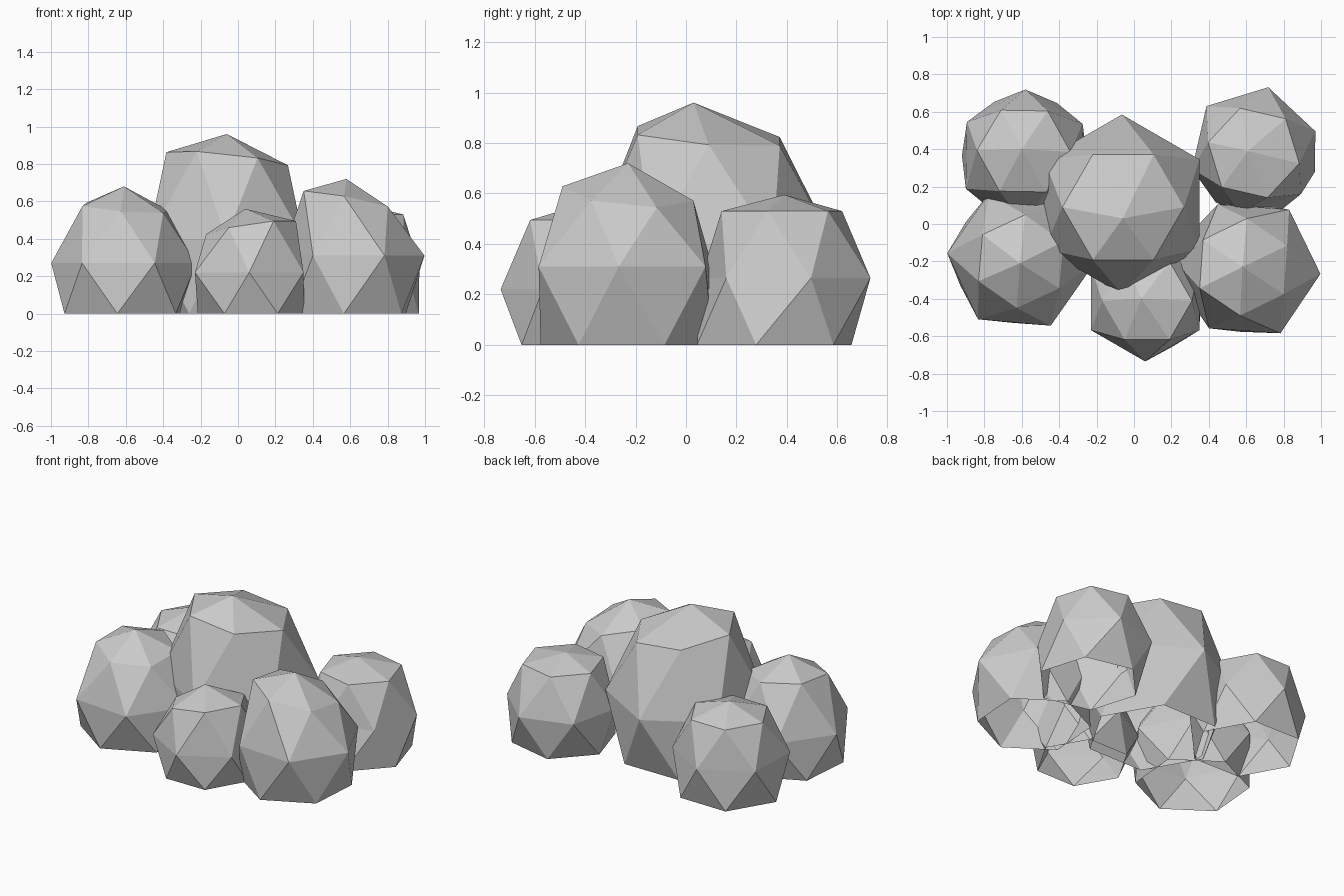
import bpy
import bmesh
from math import cos, sin, radians

cube = bpy.data.objects.get("Cube")
if cube:
    bpy.data.objects.remove(cube, do_unlink=True)

# One plain grey for the whole cluster
grey = bpy.data.materials.new("stone_grey")
grey.use_nodes = True
COLOUR = (0.6, 0.6, 0.6, 1.0)
grey.diffuse_color = COLOUR
grey.node_tree.nodes["Principled BSDF"].inputs["Base Color"].default_value = COLOUR

SIDES = 6
STEP = 360 / SIDES


def ring(bm, x, y, radius, z, phase, lean=(0, 0)):
    """Six points around a centre; lean raises or lowers the ring along x and y."""
    points = []
    for i in range(SIDES):
        a = radians(phase + i * STEP)
        height = z + lean[0] * cos(a) + lean[1] * sin(a)
        points.append(bm.verts.new((x + radius * cos(a), y + radius * sin(a), height)))
    return points


def belt(bm, upper, lower):
    """Zigzag of triangles; the upper ring is half a step ahead of the lower."""
    for i in range(SIDES):
        j = (i + 1) % SIDES
        bm.faces.new((upper[i], lower[i], lower[j]))
        bm.faces.new((upper[i], lower[j], upper[j]))


def boulder(name, peak, phase, crown, waist, foot, lean=(0, 0)):
    """Faceted dome, open below. crown, waist and foot are (x, y, radius, height)."""
    bm = bmesh.new()
    half = STEP / 2
    tip = bm.verts.new(peak)
    top = ring(bm, *crown, phase + half, lean)
    middle = ring(bm, *waist, phase)
    # the foot starts half a step behind the waist
    bottom = ring(bm, *foot, phase - half)
    for i in range(SIDES):
        bm.faces.new((tip, top[i], top[(i + 1) % SIDES]))
    belt(bm, top, middle)
    belt(bm, middle, bottom)
    bmesh.ops.recalc_face_normals(bm, faces=bm.faces)
    if sum(f.normal.z for f in bm.faces) < 0:
        bmesh.ops.reverse_faces(bm, faces=bm.faces)
    mesh = bpy.data.meshes.new(name)
    bm.to_mesh(mesh)
    bm.free()
    mesh.materials.append(grey)
    bpy.context.collection.objects.link(bpy.data.objects.new(name, mesh))


# Tall boulder in the middle
boulder("middle_boulder", (-0.06, 0.03, 0.96), 30,
        crown=(-0.058, 0.09, 0.325, 0.828), waist=(-0.065, 0.105, 0.48, 0.4),
        foot=(-0.06, 0.1, 0.4, 0), lean=(-0.035, -0.025))

# Front row
boulder("front_left_boulder", (0.58, -0.23, 0.72), -4,
        crown=(0.585, -0.23, 0.26, 0.6), waist=(0.615, -0.24, 0.383, 0.31),
        foot=(0.59, -0.235, 0.342, 0), lean=(-0.05, -0.025))
boulder("front_right_boulder", (-0.61, -0.21, 0.68), -5,
        crown=(-0.605, -0.2, 0.25, 0.565), waist=(-0.61, -0.19, 0.39, 0.27),
        foot=(-0.615, -0.185, 0.345, 0), lean=(-0.02, 0.02))
boulder("front_small_boulder", (0.04, -0.4, 0.56), 30,
        crown=(0.07, -0.41, 0.24, 0.46), waist=(0.06, -0.4, 0.335, 0.22),
        foot=(0.07, -0.405, 0.285, 0), lean=(0.035, -0.02))

# Back row
boulder("back_left_boulder", (0.61, 0.39, 0.595), 17,
        crown=(0.64, 0.38, 0.25, 0.53), waist=(0.64, 0.395, 0.345, 0.265),
        foot=(0.655, 0.35, 0.32, 0))
boulder("back_right_boulder", (-0.6, 0.4, 0.6), 29,
        crown=(-0.59, 0.39, 0.25, 0.515), waist=(-0.587, 0.362, 0.357, 0.26),
        foot=(-0.585, 0.36, 0.335, 0))
